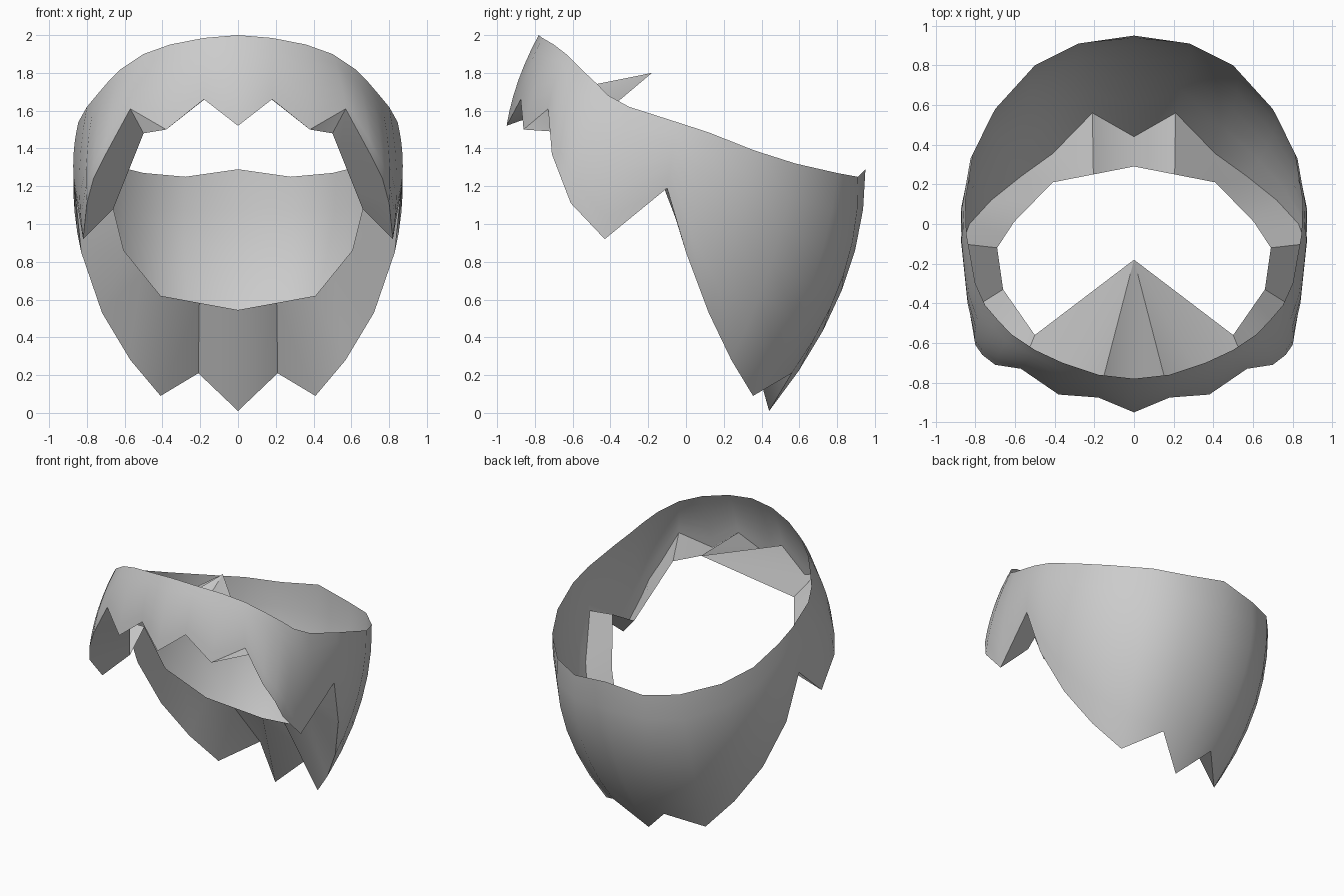
import bpy, math
from mathutils import Vector

if "Cube" in bpy.data.objects:
    bpy.data.objects.remove(bpy.data.objects["Cube"])

# Half outlines, running from centre front round the +x side to centre back
RIM = [(0, -.78, 2.0), (.18, -.76, 1.985), (.36, -.70, 1.95), (.50, -.635, 1.90),
       (.62, -.555, 1.82), (.69, -.48, 1.75), (.75, -.41, 1.68), (.80, -.30, 1.62),
       (.845, -.05, 1.54), (.85, .12, 1.485), (.81, .36, 1.39), (.70, .58, 1.32),
       (.50, .80, 1.27), (.28, .91, 1.25), (0, .95, 1.29)]
HEM = [(0, -.95, 1.52), (.18, -.875, 1.66), (.38, -.86, 1.50), (.57, -.73, 1.61),
       (.70, -.71, 1.37), (.765, -.66, 1.24), (.80, -.61, 1.11), (.82, -.43, .92),
       (.865, -.10, 1.19), (.83, 0, .85), (.72, .12, .53), (.57, .24, .28),
       (.41, .355, .09), (.21, .56, .21), (0, .44, .01)]
# Inner edge keys by column, straight between keys
INNER = {0: (0, -.18, 1.80), 2: (0, -.18, 1.80), 3: (.50, -.56, 1.48),
         7: (.66, -.33, 1.08), 8: (.69, -.12, 1.20), 10: (.605, .01, .86),
         12: (.41, .21, .62), 14: (0, .29, .545)}


def inner_point(i):
    lo = max(k for k in INNER if k <= i)
    hi = min(k for k in INNER if k >= i)
    f = (i - lo) / (hi - lo) if hi > lo else 0
    return Vector(INNER[lo]).lerp(Vector(INNER[hi]), f)


def bulged(top, low, t):
    """Point on the outward-curved strand between rim and hem."""
    a, b = Vector(top), Vector(low)
    out = (a + b) / 2
    out.z = 0
    k = .045 + .05 * max(0, min(1, out.y / .7))
    return a.lerp(b, t) + out.normalized() * 4 * t * (1 - t) * k * (a - b).length


def loft(name, rows):
    n = len(rows[0])
    verts = [tuple(p) for row in rows for p in row]
    faces = [(r * n + c, (r + 1) * n + c, (r + 1) * n + c + 1, r * n + c + 1)
             for r in range(len(rows) - 1) for c in range(n - 1)]
    mesh = bpy.data.meshes.new(name)
    mesh.from_pydata(verts, [], faces)
    obj = bpy.data.objects.new(name, mesh)
    bpy.context.collection.objects.link(obj)
    bpy.ops.object.select_all(action='DESELECT')
    obj.select_set(True)
    bpy.context.view_layer.objects.active = obj
    # close up the strips that share one tip
    bpy.ops.object.mode_set(mode='EDIT')
    bpy.ops.mesh.select_all(action='SELECT')
    bpy.ops.mesh.remove_doubles(threshold=.0005)
    bpy.ops.object.mode_set(mode='OBJECT')
    bpy.ops.object.shade_smooth_by_angle(angle=math.radians(40))
    mirror = obj.modifiers.new("Mirror", 'MIRROR')
    mirror.use_axis[0] = True
    return obj


# Outer hair shell, open at the crown
STEPS = 6
loft("hair_shell", [[bulged(a, b, s / STEPS) for a, b in zip(RIM, HEM)]
                    for s in range(STEPS + 1)])

# Underside folding from the jagged hem in to the head opening
loft("hair_underside", [HEM, [inner_point(i) for i in range(len(HEM))]])
